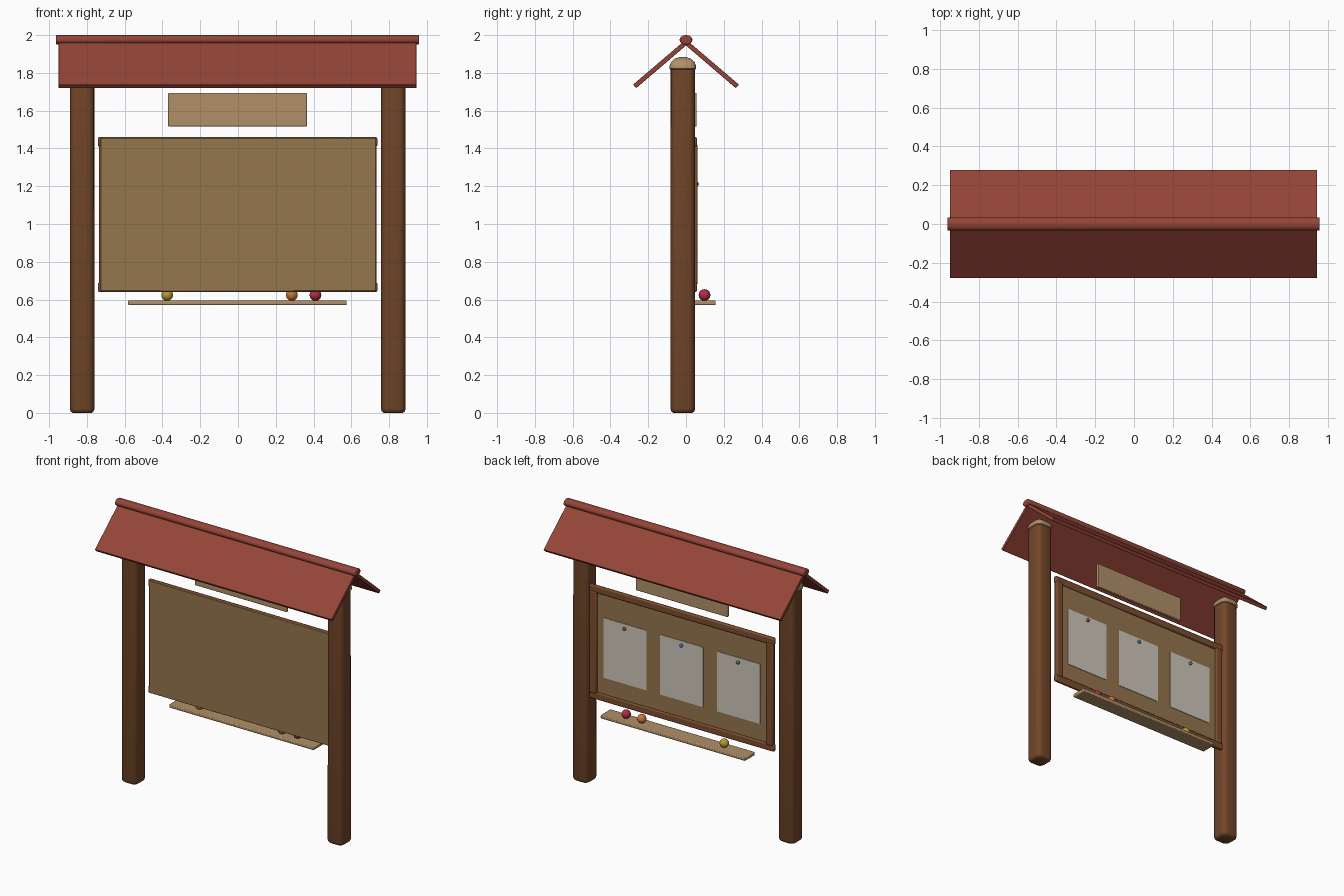
import bpy, bmesh, math
from mathutils import Matrix

if "Cube" in bpy.data.objects:
    bpy.data.objects.remove(bpy.data.objects["Cube"])


def material(name, rgb):
    m = bpy.data.materials.new(name)
    m.diffuse_color = (*rgb, 1)
    m.use_nodes = True
    m.node_tree.nodes["Principled BSDF"].inputs["Base Color"].default_value = m.diffuse_color
    return m


ROOF = material("red_paint", (0.30, 0.058, 0.038))
LOG = material("dark_wood", (0.17, 0.062, 0.022))
FRAME = material("frame_wood", (0.20, 0.075, 0.028))
CORK = material("cork", (0.30, 0.18, 0.075))
PALE = material("pale_wood", (0.44, 0.28, 0.14))
PAPER = material("paper", (0.62, 0.58, 0.50))


def finish(name, bm, mat, bevel=0, segments=2):
    bmesh.ops.recalc_face_normals(bm, faces=bm.faces)
    mesh = bpy.data.meshes.new(name)
    bm.to_mesh(mesh)
    bm.free()
    ob = bpy.data.objects.new(name, mesh)
    bpy.context.collection.objects.link(ob)
    mesh.materials.append(mat)
    if bevel:
        mod = ob.modifiers.new("bevel", 'BEVEL')
        mod.width, mod.segments = bevel, segments
    bpy.ops.object.select_all(action='DESELECT')
    bpy.context.view_layer.objects.active = ob
    ob.select_set(True)
    bpy.ops.object.shade_smooth_by_angle(angle=math.radians(40))
    return ob


def box(name, x, y, z, mat, bevel=0.004):
    """Box from (min, max) ranges."""
    bm = bmesh.new()
    size = [b - a for a, b in (x, y, z)]
    mid = [(a + b) / 2 for a, b in (x, y, z)]
    bmesh.ops.create_cube(bm, size=1, matrix=Matrix.Translation(mid) @ Matrix.Diagonal((*size, 1)))
    return finish(name, bm, mat, bevel)


def loft(name, cx, cy, rings, mat):
    """Stack of rounded squares given as (half width, z)."""
    bm = bmesh.new()
    loops = []
    for h, z in rings:
        r = h * 0.55
        loop = []
        for q in range(4):
            corner = math.radians(45 + 90 * q)
            ox, oy = (math.copysign(h - r, f(corner)) for f in (math.cos, math.sin))
            for k in range(5):
                a = math.radians(90 * q + 22.5 * k)
                loop.append(bm.verts.new((cx + ox + r * math.cos(a), cy + oy + r * math.sin(a), z)))
        loops.append(loop)
    for a, b in zip(loops, loops[1:]):
        for i in range(20):
            j = (i + 1) % 20
            bm.faces.new((a[i], a[j], b[j], b[i]))
    bm.faces.new(loops[0])
    bm.faces.new(loops[-1])
    return finish(name, bm, mat)


def prism(name, profile, x0, x1, mat, bevel):
    """Extrude a (y, z) outline along x."""
    bm = bmesh.new()
    face = bm.faces.new([bm.verts.new((x0, y, z)) for y, z in profile])
    out = bmesh.ops.extrude_face_region(bm, geom=[face])
    verts = [v for v in out["geom"] if isinstance(v, bmesh.types.BMVert)]
    bmesh.ops.translate(bm, verts=verts, vec=(x1 - x0, 0, 0))
    return finish(name, bm, mat, bevel)


def ball(name, pos, r, mat):
    bm = bmesh.new()
    bmesh.ops.create_uvsphere(bm, u_segments=20, v_segments=12, radius=r,
                              matrix=Matrix.Translation(pos))
    return finish(name, bm, mat)


# Posts with domed end-grain caps
for side, x in (("left", -0.825), ("right", 0.822)):
    loft(side + "_post", x, -0.017,
         [(0.050, 0), (0.061, 0.008), (0.065, 0.022), (0.064, 1.825)], LOG)
    loft(side + "_post_cap", x, -0.017,
         [(0.062, 1.815), (0.070, 1.822), (0.071, 1.835), (0.062, 1.858),
          (0.043, 1.875), (0.018, 1.884)], PALE)

# Roof slopes and ridge log
for side, s in (("front", -1), ("back", 1)):
    prism(side + "_roof_slope",
          [(0, 1.977), (s * 0.28, 1.738), (s * 0.264, 1.719), (0, 1.945)],
          -0.95, 0.945, ROOF, 0.003)
prism("roof_ridge",
      [(0.035 * math.cos(math.radians(a)), 1.975 + 0.026 * math.sin(math.radians(a)))
       for a in range(0, 360, 30)], -0.963, 0.958, ROOF, 0.006)

# Notice board and frame
box("board_panel", (-0.728, 0.730), (0.026, 0.045), (0.645, 1.455), CORK, 0.003)
for name, z in (("top", 1.41), ("bottom", 0.64)):
    box(name + "_frame_rail", (-0.742, 0.738), (0.030, 0.058), (z, z + 0.05), FRAME, 0.008)
for name, x in (("left", -0.735), ("right", 0.677)):
    box(name + "_frame_stile", (x, x + 0.056), (0.030, 0.062), (0.68, 1.42), FRAME, 0.008)

# Pinned papers on the back side
pins = (("red", 0.455, (0.55, 0.05, 0.03)), ("blue", 0.0, (0.04, 0.18, 0.5)),
        ("green", -0.455, (0.04, 0.32, 0.08)))
for name, x, rgb in pins:
    box(name + "_pinned_paper", (x - 0.172, x + 0.172), (0.044, 0.049), (0.81, 1.243), PAPER, 0)
    ball(name + "_pin", (x, 0.056, 1.212), 0.012, material(name + "_pin", rgb))

# Sign plank under the roof
box("sign_plank", (-0.37, 0.365), (0.034, 0.056), (1.515, 1.694), PALE, 0.005)

# Shelf with balls
box("shelf", (-0.582, 0.575), (0.042, 0.157), (0.570, 0.595), PALE, 0.006)
for name, x, rgb in (("yellow", -0.375, (0.5, 0.32, 0.03)), ("orange", 0.285, (0.55, 0.19, 0.03)),
                     ("red", 0.41, (0.45, 0.025, 0.06))):
    ball(name + "_ball", (x, 0.098, 0.624), 0.031, material(name + "_ball", rgb))
